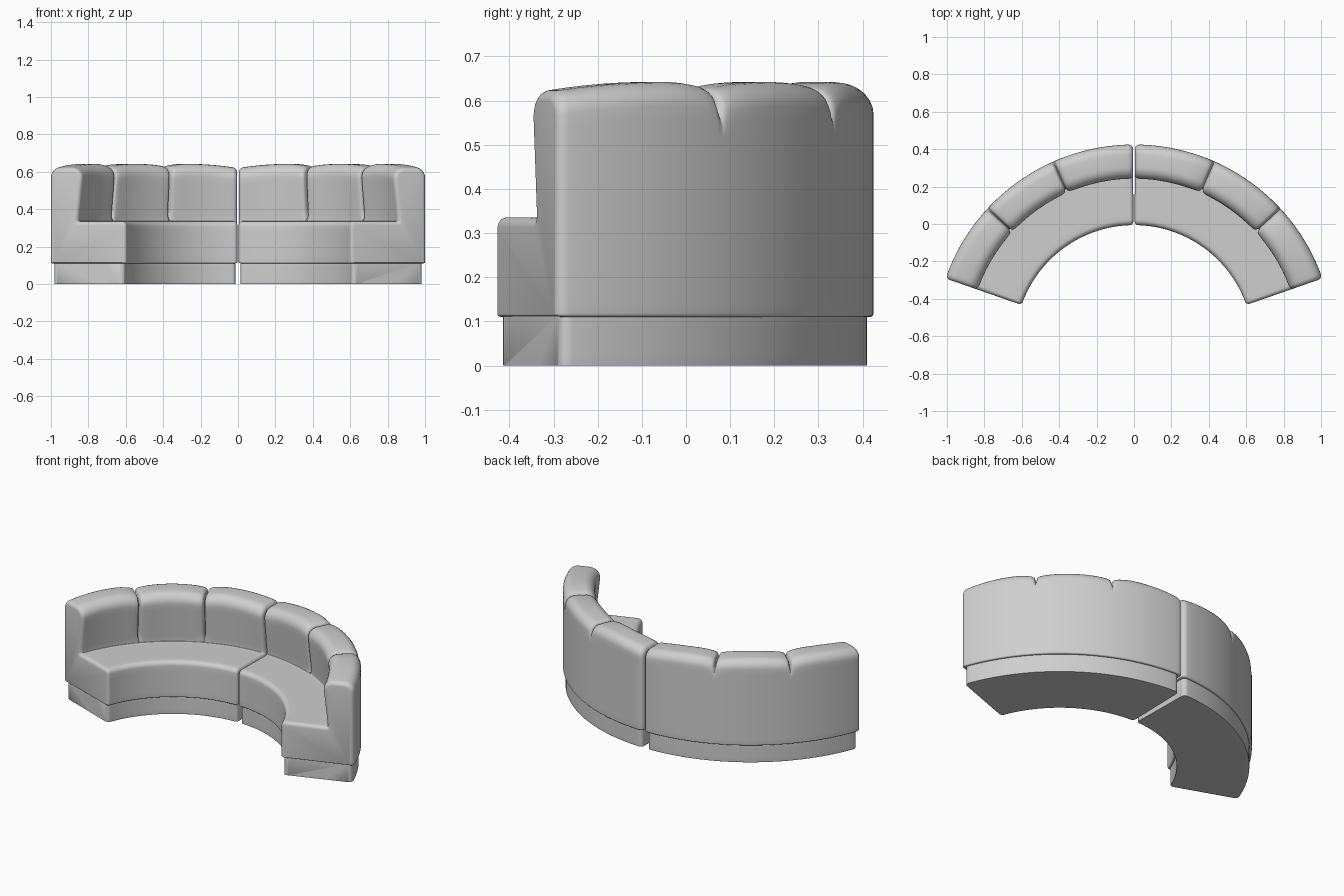
import bpy, bmesh, math

if "Cube" in bpy.data.objects:
    bpy.data.objects.remove(bpy.data.objects["Cube"])

CY = -0.642          # centre of the sofa arc
REF = 0.85           # mid radius used to turn lengths into angles

fabric = bpy.data.materials.new("light grey fabric")
fabric.diffuse_color = (0.62, 0.62, 0.62, 1)
fabric.use_nodes = True
fabric.node_tree.nodes["Principled BSDF"].inputs["Base Color"].default_value = fabric.diffuse_color


def rounded(corners, step=0.03, n=6):
    """Closed profile from (r, z, fillet) corners, long edges subdivided."""
    out = []
    m = len(corners)
    for i in range(m):
        (px, pz, _), (x, z, f), (qx, qz, _) = corners[i - 1], corners[i], corners[(i + 1) % m]
        la, lb = math.hypot(px - x, pz - z), math.hypot(qx - x, qz - z)
        ax, az, bx, bz = (px - x) / la, (pz - z) / la, (qx - x) / lb, (qz - z) / lb
        half = math.acos(max(-1, min(1, ax * bx + az * bz))) / 2
        t = f / math.tan(half)
        hl = math.hypot(ax + bx, az + bz)
        k = f / math.sin(half) / hl
        cx, cz = x + (ax + bx) * k, z + (az + bz) * k
        a0 = math.atan2(z + az * t - cz, x + ax * t - cx)
        a1 = math.atan2(z + bz * t - cz, x + bx * t - cx)
        d = (a1 - a0 + math.pi) % (2 * math.pi) - math.pi
        out.append([(cx + f * math.cos(a0 + d * j / n), cz + f * math.sin(a0 + d * j / n))
                    for j in range(n + 1)])
    pts = []
    for i in range(m):
        pts += out[i]
        (x0, z0), (x1, z1) = out[i][-1], out[(i + 1) % m][0]
        c = max(1, round(math.hypot(x1 - x0, z1 - z0) / step))
        pts += [(x0 + (x1 - x0) * j / c, z0 + (z1 - z0) * j / c) for j in range(1, c)]
    return pts


def smooth(a, b, x):
    t = max(0, min(1, (x - a) / (b - a)))
    return t * t * (3 - 2 * t)


def crown_drop(u):
    """How far the back's top sits below its peak; u runs 0..3 over the pads."""
    u = min(u, 3 - u)
    if u >= 1:
        return 0.014 * (2 * (u - 1.5)) ** 2
    if u < 0.7:
        return 0.022 * ((0.7 - u) / 0.7) ** 2
    return 0.014 * ((u - 0.7) / 0.3) ** 2


def sweep(name, corners, a0, a1, end_r, side, padded):
    prof = rounded(corners)
    n = len(prof)
    span = a1 - a0
    seams = [a0 + span / 3, a0 + 2 * span / 3] if padded else []
    # sample angles: dense at the rounded ends and at the seams
    angs = {a0 + span * i / 48 for i in range(2, 47)}
    angs = {a for a in angs if all(abs(a - s) > 0.055 for s in seams)
            and min(a - a0, a1 - a) > end_r * 1.2 / REF}
    for k in range(8):
        s = end_r * (1 - math.cos(k / 7 * math.pi / 2)) / REF
        angs |= {a0 + s, a1 - s}
    for s in seams:
        for d in (0, .003, .006, .009, .014, .022, .034):
            angs |= {s + d / REF, s - d / REF}
    angs = sorted(angs)

    bm = bmesh.new()
    rings = []
    for a in angs:
        s = min(a - a0, a1 - a) * REF
        e_end = end_r - math.sqrt(max(0, end_r ** 2 - (end_r - s) ** 2)) if s < end_r else 0
        d = min((abs(a - t) * REF for t in seams), default=9)
        groove = 0.012 * math.exp(-d / 0.014) + 0.02 * math.exp(-(d / 0.005) ** 2)
        ring = []
        for i, (r, z) in enumerate(prof):
            (r0, z0), (r1, z1) = prof[i - 1], prof[(i + 1) % n]
            l = math.hypot(r1 - r0, z1 - z0)
            nr, nz = (z1 - z0) / l, -(r1 - r0) / l
            e = e_end
            if not padded or z < 0.125:          # bottoms stay level
                nr, nz = (1 if r > REF else -1), (0.25 * nz if padded else 0)
                if 0.68 < r < 1.02:
                    nr = 0
            elif z > 0.34 and r < 1.0:           # pad front and top
                e += groove
            elif r >= 1.0:                       # groove fades out on the rear
                e += groove * smooth(0.565, 0.61, z)
            rr, zz = r - nr * e, z - nz * e
            if padded and z > 0.335:
                zz -= crown_drop(3 * (a - a0) / span) * smooth(0.335, 0.64, z)
            ring.append(bm.verts.new((side * rr * math.sin(a), CY + rr * math.cos(a), zz)))
        rings.append(ring)
    for p, q in zip(rings, rings[1:]):
        for i in range(n):
            j = (i + 1) % n
            bm.faces.new((p[i], p[j], q[j], q[i]))
    bm.faces.new(rings[0])
    bm.faces.new(rings[-1])
    bmesh.ops.recalc_face_normals(bm, faces=bm.faces)
    me = bpy.data.meshes.new(name)
    bm.to_mesh(me)
    bm.free()
    me.materials.append(fabric)
    ob = bpy.data.objects.new(name, me)
    bpy.context.collection.objects.link(ob)
    bpy.ops.object.select_all(action='DESELECT')
    ob.select_set(True)
    bpy.context.view_layer.objects.active = ob
    bpy.ops.object.shade_smooth_by_angle(angle=math.radians(40))


END = math.radians(70.8)
# upholstered seat with padded back (L-shaped section)
seat_back = [(1.067, 0.11, 0.008), (1.067, 0.642, 0.055), (0.878, 0.642, 0.06),
             (0.908, 0.335, 0.004), (0.636, 0.335, 0.028), (0.636, 0.11, 0.008)]
# recessed plinth
plinth = [(1.053, 0, 0.001), (1.053, 0.115, 0.001), (0.65, 0.115, 0.001), (0.65, 0, 0.001)]

for side, label in ((1, "right"), (-1, "left")):
    sweep(label + "_seat_and_back", seat_back, 0.005, END, 0.022, side, True)
    sweep(label + "_plinth", plinth, 0.019, END - 0.014, 0.022, side, False)
